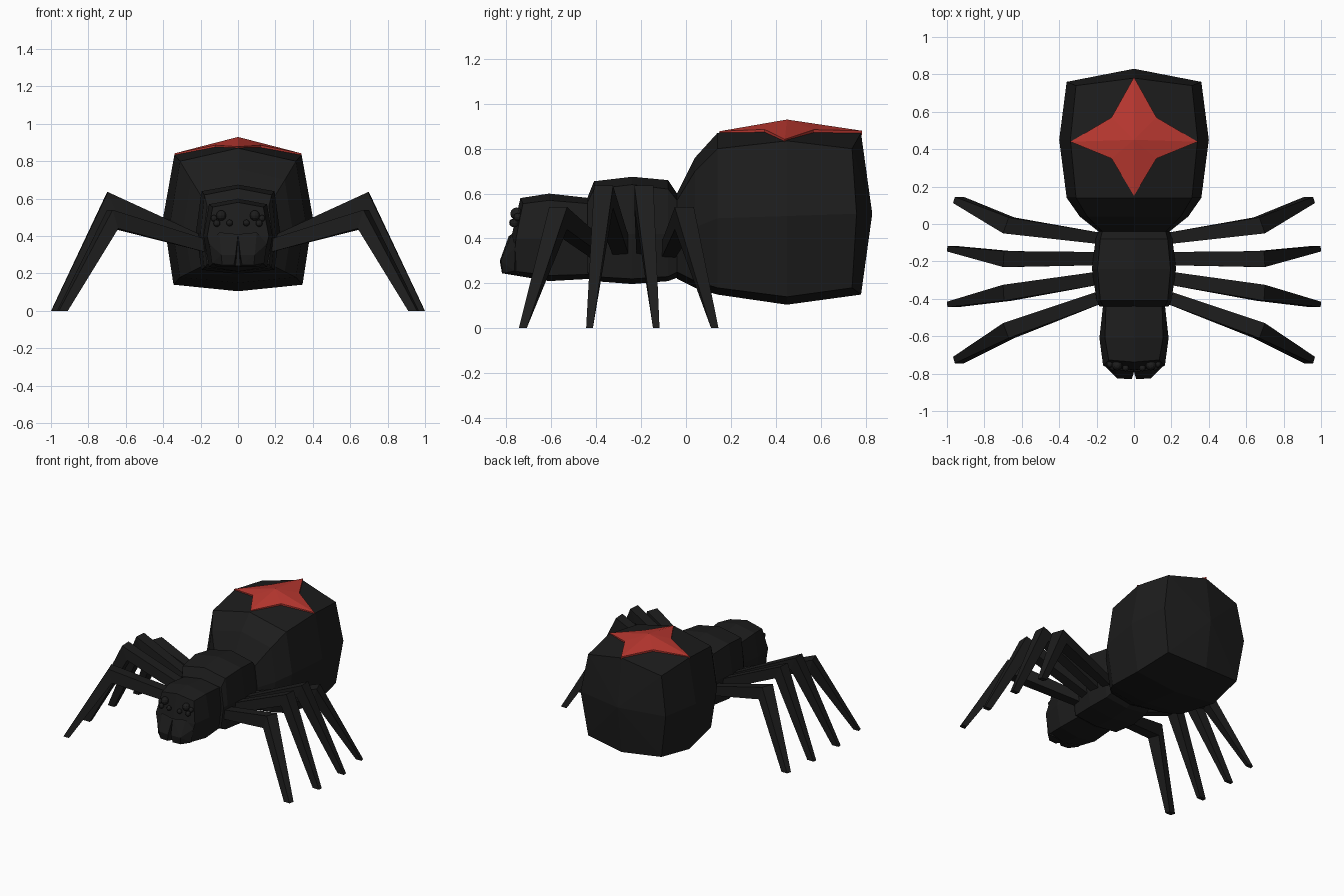
import bpy, bmesh
from mathutils import Vector


def material(name, rgb):
    m = bpy.data.materials.new(name)
    m.diffuse_color = (*rgb, 1)
    return m


BLACK = material("black", (0.012, 0.012, 0.012))
RED = material("red", (0.5, 0.04, 0.03))


def finish(bm, name, mat):
    bmesh.ops.recalc_face_normals(bm, faces=bm.faces[:])
    me = bpy.data.meshes.new(name)
    bm.to_mesh(me)
    bm.free()
    me.materials.append(mat)
    ob = bpy.data.objects.new(name, me)
    bpy.context.collection.objects.link(ob)
    return ob


def skin(bm, rings, caps=(None, None)):
    """Join rings of points; each end is a flat face or a fan to a point."""
    vs = [[bm.verts.new(p) for p in r] for r in rings]
    n = len(vs[0])
    for a, b in zip(vs, vs[1:]):
        for i in range(n):
            j = (i + 1) % n
            bm.faces.new((a[i], a[j], b[j], b[i]))
    for ring, tip in ((vs[0], caps[0]), (vs[-1], caps[1])):
        if tip is None:
            bm.faces.new(ring)
        else:
            c = bm.verts.new(tip)
            for i in range(n):
                bm.faces.new((ring[i], ring[(i + 1) % n], c))


def body_ring(y, top, cx, cz, sx, sz, bx, bz, bot, inset=0.0, tilt=0.0):
    """Eight-sided symmetric section; corners may sit inset along y."""
    half = [(0, top, 0), (cx, cz, inset), (sx, sz, inset / 2), (bx, bz, inset), (0, bot, 0)]
    full = half + [(-x, z, d) for x, z, d in half[3:0:-1]]
    return [(x, y - d - tilt * (sz - z), z) for x, z, d in full]


def body(name, sections, caps):
    bm = bmesh.new()
    skin(bm, [body_ring(*s) for s in sections], caps)
    return finish(bm, name, BLACK)


# Abdomen
body("abdomen", [
    (-0.04, 0.60, 0.17, 0.57, 0.19, 0.41, 0.17, 0.25, 0.22),
    (0.04, 0.76, 0.25, 0.70, 0.29, 0.45, 0.25, 0.21, 0.18),
    (0.14, 0.87, 0.31, 0.80, 0.36, 0.49, 0.31, 0.18, 0.15),
    (0.45, 0.92, 0.34, 0.835, 0.40, 0.50, 0.345, 0.14, 0.105),
    (0.78, 0.87, 0.31, 0.80, 0.36, 0.51, 0.31, 0.18, 0.15, 0.04),
], ((0, -0.06, 0.41), (0, 0.83, 0.51)))

# Thorax
body("thorax", [
    (-0.44, 0.58, 0.165, 0.56, 0.185, 0.41, 0.165, 0.25, 0.23),
    (-0.41, 0.655, 0.18, 0.62, 0.20, 0.42, 0.18, 0.23, 0.21),
    (-0.24, 0.675, 0.195, 0.64, 0.225, 0.42, 0.195, 0.22, 0.197),
    (-0.08, 0.66, 0.18, 0.62, 0.205, 0.42, 0.18, 0.23, 0.21),
    (-0.04, 0.60, 0.17, 0.57, 0.19, 0.41, 0.17, 0.25, 0.225),
], ((0, -0.44, 0.41), (0, -0.03, 0.41)))

# Head
body("head", [
    (-0.43, 0.58, 0.15, 0.555, 0.165, 0.40, 0.145, 0.24, 0.22),
    (-0.61, 0.60, 0.155, 0.57, 0.185, 0.40, 0.155, 0.235, 0.21),
    (-0.765, 0.58, 0.135, 0.555, 0.165, 0.40, 0.13, 0.255, 0.24, -0.015, 0.15),
], ((0, -0.42, 0.40), (0, -0.78, 0.40)))

# Fangs, split by a notch down the middle of the face
for s, side in ((-1, "left"), (1, "right")):
    bm = bmesh.new()
    for x, y, z in ((0, -0.79, 0.41), (0.10, -0.775, 0.42), (0.155, -0.76, 0.36),
                    (0.012, -0.83, 0.30), (0.09, -0.825, 0.30), (0.022, -0.82, 0.245),
                    (0.085, -0.815, 0.245), (0.14, -0.765, 0.255),
                    (0.01, -0.76, 0.235), (0.11, -0.74, 0.235)):
        bm.verts.new((s * x, y, z))
    bmesh.ops.convex_hull(bm, input=bm.verts[:])
    finish(bm, side + "_fang", BLACK)

    # Eyes
    bm = bmesh.new()
    for x, y, z, r in ((0.09, -0.755, 0.51, 0.028), (0.045, -0.77, 0.47, 0.018),
                       (0.113, -0.765, 0.468, 0.019), (0.128, -0.75, 0.495, 0.018)):
        b = bmesh.ops.create_uvsphere(bm, u_segments=10, v_segments=6, radius=r)
        bmesh.ops.translate(bm, verts=b["verts"], vec=(s * x, y, z))
    finish(bm, side + "_eyes", BLACK)

# Legs: y span at hip, knee and foot, turn of the section, knee height, foot x
LEGS = [
    ((-0.42, -0.35), (-0.61, -0.53), (-0.745, -0.71), 0.03, 0.54, 0.97),
    ((-0.32, -0.25), (-0.41, -0.325), (-0.445, -0.415), 0.005, 0.635, 1.0),
    ((-0.22, -0.15), (-0.23, -0.145), (-0.147, -0.118), -0.005, 0.635, 1.0),
    ((-0.11, -0.05), (-0.05, 0.035), (0.112, 0.145), -0.03, 0.54, 0.97),
]
for s, side in ((-1, "left"), (1, "right")):
    for n, (hip, knee, foot, t, kz, fx) in enumerate(LEGS, 1):
        def section(ys, xo, zo, xi, zi, turn):
            a, b = ys
            return [(s * (xo - turn / 2), a, zo), (s * (xo + turn / 2), b, zo),
                    (s * (xi + turn / 2), b, zi), (s * (xi - turn / 2), a, zi)]
        bm = bmesh.new()
        skin(bm, [
            section(hip, 0.16, 0.38 + (kz - 0.54) * 0.1, 0.16, 0.31, 0),
            section(knee, 0.70 - abs(t) / 2, kz, 0.655, kz - 0.10, t),
            section(foot, fx - abs(t) / 4, 0, fx - 0.055, 0, t / 3),
        ])
        finish(bm, f"{side}_leg_{n}", BLACK)

# Red star on the abdomen
bm = bmesh.new()
star = [(0, 0.15, 0.878), (0.12, 0.35, 0.886), (0.34, 0.44, 0.842), (0.12, 0.57, 0.885),
        (0, 0.785, 0.88), (-0.12, 0.57, 0.885), (-0.34, 0.44, 0.842), (-0.12, 0.35, 0.886)]
low = [Vector(p) - Vector((0, 0, 0.02)) for p in star]
skin(bm, [low, star], ((0, 0.45, 0.905), (0, 0.45, 0.93)))
finish(bm, "star_marking", RED)
